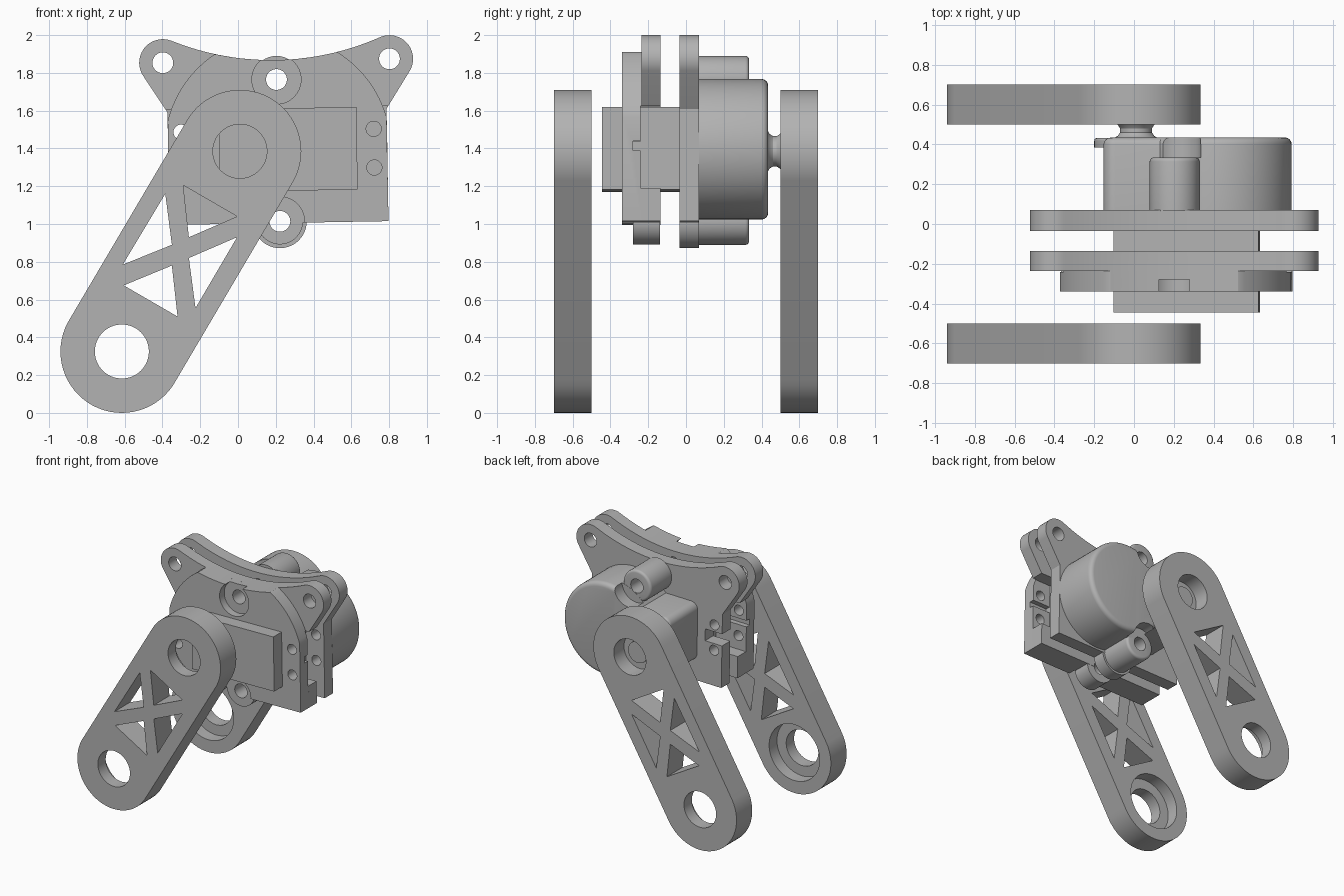
import bpy, bmesh
from math import cos, sin, radians, sqrt, pi
from mathutils import Matrix, Vector
from mathutils.geometry import convex_hull_2d

cube = bpy.data.objects.get("Cube")
if cube:
    bpy.data.objects.remove(cube, do_unlink=True)

grey = bpy.data.materials.new("plain grey")
grey.use_nodes = True
grey.diffuse_color = (0.45, 0.45, 0.45, 1)
grey.node_tree.nodes["Principled BSDF"].inputs["Base Color"].default_value = grey.diffuse_color


def finish(name, bm):
    bmesh.ops.recalc_face_normals(bm, faces=bm.faces)
    mesh = bpy.data.meshes.new(name)
    bm.to_mesh(mesh)
    bm.free()
    mesh.materials.append(grey)
    obj = bpy.data.objects.new(name, mesh)
    bpy.context.collection.objects.link(obj)
    return obj


def arc(cx, cz, r, a0=0, a1=360, n=64):
    full = a1 - a0 == 360
    steps = n if full else n + 1
    return [(cx + r * cos(radians(a0 + (a1 - a0) * i / n)),
             cz + r * sin(radians(a0 + (a1 - a0) * i / n))) for i in range(steps)]


def prism(name, pts, y0, y1, fillet=0):
    """Extrude an x-z outline from y0 to y1, optionally rounding the y1 rim."""
    bm = bmesh.new()
    face = bm.faces.new([bm.verts.new((x, y0, z)) for x, z in pts])
    ext = bmesh.ops.extrude_face_region(bm, geom=[face])["geom"]
    bmesh.ops.translate(bm, vec=(0, y1 - y0, 0), verts=[v for v in ext if isinstance(v, bmesh.types.BMVert)])
    if fillet:
        rim = [e for e in bm.edges if all(abs(v.co.y - y1) < 1e-5 for v in e.verts)]
        bmesh.ops.bevel(bm, geom=rim, offset=fillet, segments=4, profile=0.5, affect='EDGES')
    return finish(name, bm)


def cyl(name, c, r, y0, y1, fillet=0):
    return prism(name, arc(c[0], c[1], r), y0, y1, fillet)


def box(name, x0, x1, y0, y1, z0, z1):
    return prism(name, [(x0, z0), (x1, z0), (x1, z1), (x0, z1)], y0, y1)


def lathe(name, c, profile, n=48):
    """Turn (y, radius) pairs around the y axis through c."""
    bm = bmesh.new()
    rings = [[bm.verts.new((x, y, z)) for x, z in arc(c[0], c[1], r, n=n)] for y, r in profile]
    for a, b in zip(rings, rings[1:]):
        for i in range(n):
            j = (i + 1) % n
            bm.faces.new((a[i], a[j], b[j], b[i]))
    bm.faces.new(rings[0])
    bm.faces.new(rings[-1])
    return finish(name, bm)


def boolean(obj, tools, operation='DIFFERENCE'):
    bpy.context.view_layer.objects.active = obj
    for tool in tools:
        mod = obj.modifiers.new("cut", 'BOOLEAN')
        mod.operation, mod.solver, mod.object = operation, 'EXACT', tool
        bpy.ops.object.modifier_apply(modifier=mod.name)
        bpy.data.objects.remove(tool, do_unlink=True)
    return obj


def rounded(pts, r):
    """Hull of small circles at the given corners."""
    cloud = [Vector(p) for c in pts for p in arc(c[0], c[1], r)]
    return [tuple(cloud[i]) for i in convex_hull_2d(cloud)]


MID = 0.21                       # body symmetry line
PIVOT, FOOT = (0.01, 1.385), (-0.615, 0.325)
BOLTS = [(MID, 1.765), (MID + 0.005, 1.014)]
SCREWS = [(MID + s * 0.51, z) for s in (-1, 1) for z in (1.495, 1.29)]


# Swing arms with truss windows
WINDOWS = [[(-0.29, 1.205), (-0.005, 1.04), (-0.26, 0.93)],
           [(-0.385, 1.16), (-0.35, 0.89), (-0.61, 0.785)],
           [(-0.605, 0.675), (-0.32, 0.51), (-0.35, 0.78)],
           [(-0.005, 0.93), (-0.26, 0.82), (-0.225, 0.555)]]


def arm(name, y0, y1, bores, c0, c1):
    obj = prism(name, rounded([PIVOT, FOOT], 0.325), y0, y1)
    tools = [cyl("hole", c, 0.143, -1, 1) for c in (PIVOT, FOOT)]
    tools += [prism("window", w, -1, 1) for w in WINDOWS]
    tools += [cyl("bore", c, 0.225, c0, c1) for c in bores]
    return boolean(obj, tools)


parts = [arm("front_arm", -0.70, -0.50, [PIVOT, FOOT], -0.60, -0.4),
         arm("back_arm", 0.50, 0.70, [FOOT], 0.4, 0.60)]

# Output shaft and horn seated in the back arm
parts.append(lathe("output_shaft", PIVOT, [(0.40, 0.12), (0.43, 0.115), (0.442, 0.092), (0.46, 0.08),
                                           (0.48, 0.08), (0.495, 0.09), (0.505, 0.1), (0.505, 0.085),
                                           (0.60, 0.085)]))
parts.append(cyl("horn_disc", PIVOT, 0.144, 0.50, 0.57))


# Body outlines, mirrored about the middle line
def saddle(u):
    return 1.868 + 1.42 - sqrt(1.42 ** 2 - u * u)


def mirrored(half):
    return [(MID + u, z) for u, z in half] + [(MID - u, z) for u, z in reversed(half) if u > 1e-6]


def saddle_run(u0, n=14):
    return [(u0 * (1 - i / n), saddle(u0 * (1 - i / n))) for i in range(n + 1)]


ear_plate = mirrored([(0.58, 1.005), (0.58, 1.6)] + arc(0.6, 1.864, 0.125, -31, 111, 24) + saddle_run(0.54))
shell_face = mirrored([(0.58, 1.005)] + arc(0, 1.4, 0.6, 15, 56.5, 16) + saddle_run(0.32))


def drill(obj, spots, r):
    return boolean(obj, [cyl("drill", s, r, -1, 1) for s in spots])


EARS = [(MID + s * 0.6, 1.864) for s in (-1, 1)]
body = []

# Front shell: eared plate, raised face, lower bolt lobe, side slots
shell = prism("front_shell", ear_plate, -0.235, -0.135)
boolean(shell, [prism("face", shell_face, -0.34, -0.2)], 'UNION')
boolean(shell, [cyl("counterbore", b, 0.13, -0.5, -0.28) for b in BOLTS])
boolean(shell, [cyl("lobe", BOLTS[1], 0.122, -0.28, -0.137)], 'UNION')
for x0, x1 in ((0.62, 1.0), (-0.6, -0.09)):
    boolean(shell, [box("slot", x0, x1, -0.24, -0.1, 1.18, 1.615),
                    box("groove", x0, x1, -0.28, -0.2, 1.38, 1.43)])
drill(shell, EARS + BOLTS, 0.055)
drill(shell, SCREWS, 0.04)
body.append(shell)

# Back plate
plate = prism("back_plate", ear_plate, -0.035, 0.07)
boolean(plate, [cyl("lobe", BOLTS[1], 0.142, -0.034, 0.069)], 'UNION')
boolean(plate, [box("notch", -0.6, -0.22, -0.2, 0.2, 1.345, 1.44)])
drill(plate, EARS + BOLTS, 0.055)
drill(plate, SCREWS, 0.04)
body.append(plate)

# Motor block through both plates
block = box("motor_block", -0.10, 0.63, -0.445, 0.0, 1.175, 1.612)
body.append(block)

# Gear cover with bolt lobes
cover = cyl("gear_cover", (0.42, 1.392), 0.372, 0.068, 0.435, 0.035)
corners = [(x, z) for x in (-0.09, 0.42) for z in (1.22, 1.57)]
boolean(cover, [prism("gear_end", rounded(corners, 0.06), 0.067, 0.434, 0.035),
                cyl("lip", PIVOT, 0.21, 0.385, 0.433, 0.015)], 'UNION')
boolean(cover, [cyl("counterbore", b, 0.132, 0.335, 0.6) for b in BOLTS])
boolean(cover, [cyl("lobe", b, 0.125, 0.066, 0.334, 0.02) for b in BOLTS], 'UNION')
drill(cover, BOLTS, 0.055)
body.append(cover)

# The body sits at a slight tilt
center = Vector((MID, 0, 1.4))
tilt = Matrix.Translation(center) @ Matrix.Rotation(radians(-1), 4, 'Y') @ Matrix.Translation(-center)
for obj in body:
    obj.data.transform(tilt)

# Smooth curved walls, keep edges sharp
bpy.ops.object.select_all(action='DESELECT')
for obj in parts + body:
    obj.select_set(True)
    bpy.context.view_layer.objects.active = obj
bpy.ops.object.shade_smooth_by_angle(angle=radians(30))
